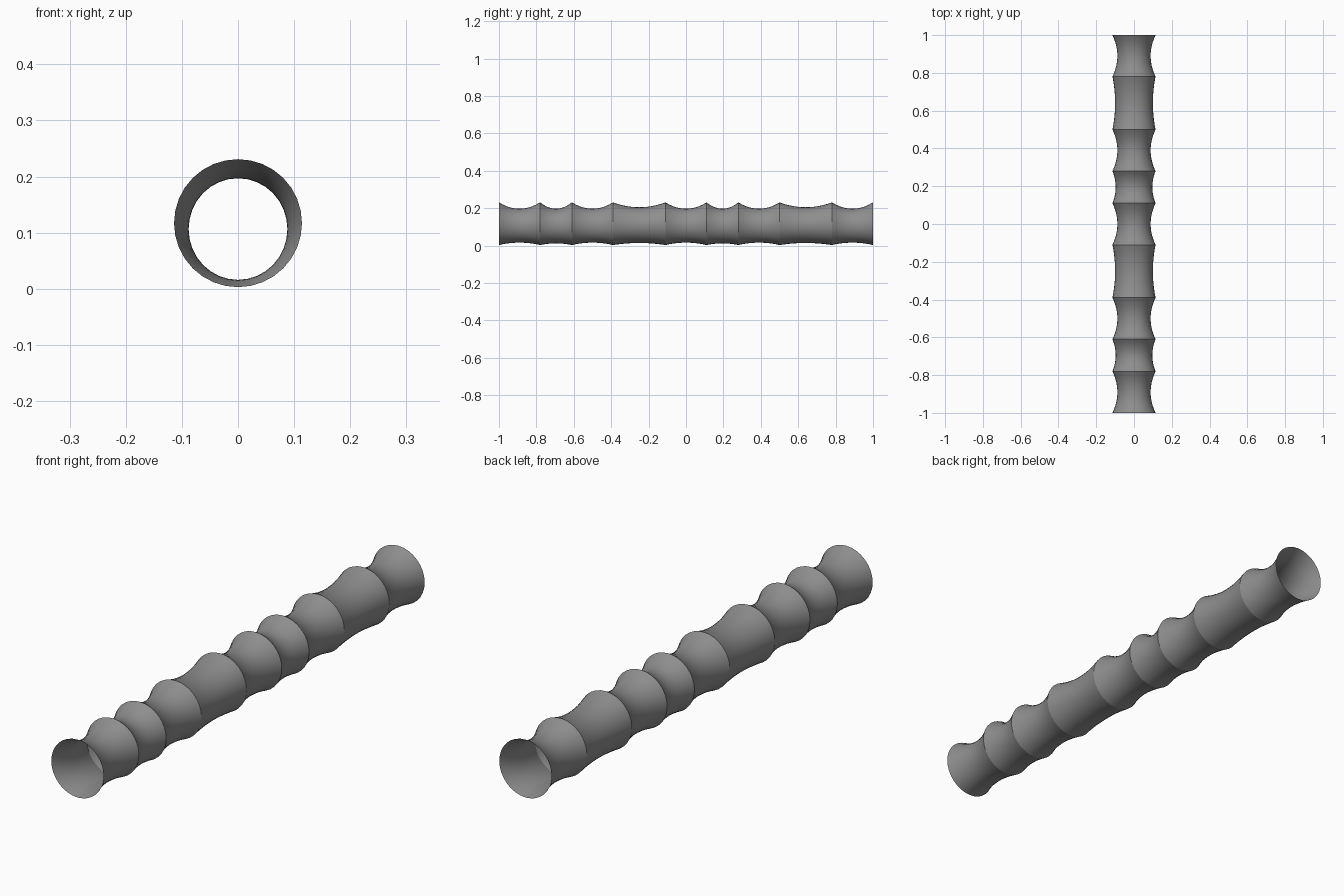
import bpy
import bmesh
import math

cube = bpy.data.objects.get("Cube")
if cube:
    bpy.data.objects.remove(cube, do_unlink=True)

grey = bpy.data.materials.new("mid_grey")
grey.use_nodes = True
colour = (0.27, 0.27, 0.27, 1)
grey.diffuse_color = colour
grey.node_tree.nodes["Principled BSDF"].inputs["Base Color"].default_value = colour

SIDES = 32
STEPS = 12
RIM = 0.114
AXIS = 0.117

# Section kinds: length, then how far the waist draws in at side, top and bottom
KINDS = {
    "medium": (0.22, 0.026, 0.034, 0.013),
    "short": (0.17, 0.017, 0.034, 0.009),
    "long": (0.28, 0.014, 0.026, 0.011),
}
ORDER = ["medium", "short", "medium", "long", "medium",
         "short", "medium", "long", "medium"]


def tube_section(name, start, kind):
    """Open, thin-walled tube pinched towards its middle."""
    length, side, top, bottom = KINDS[kind]
    bm = bmesh.new()
    rings = []
    for i in range(STEPS + 1):
        t = i / STEPS
        pinch = 1 - (2 * t - 1) ** 2
        half_width = RIM - side * pinch
        half_height = RIM - (top + bottom) / 2 * pinch
        middle = AXIS - (top - bottom) / 2 * pinch
        ring = []
        for k in range(SIDES):
            a = math.tau * k / SIDES
            ring.append(bm.verts.new((half_width * math.cos(a), start + length * t,
                                      middle + half_height * math.sin(a))))
        rings.append(ring)
    for low, high in zip(rings, rings[1:]):
        for k in range(SIDES):
            n = (k + 1) % SIDES
            face = bm.faces.new((low[k], high[k], high[n], low[n]))
            face.smooth = True
    mesh = bpy.data.meshes.new(name)
    bm.to_mesh(mesh)
    bm.free()
    mesh.materials.append(grey)
    bpy.context.collection.objects.link(bpy.data.objects.new(name, mesh))
    return start + length


# Sections joined end to end along the tube, with sharp ridges between them
y = -1.0
for number, kind in enumerate(ORDER, 1):
    y = tube_section(f"{kind}_tube_section_{number}", y, kind)
